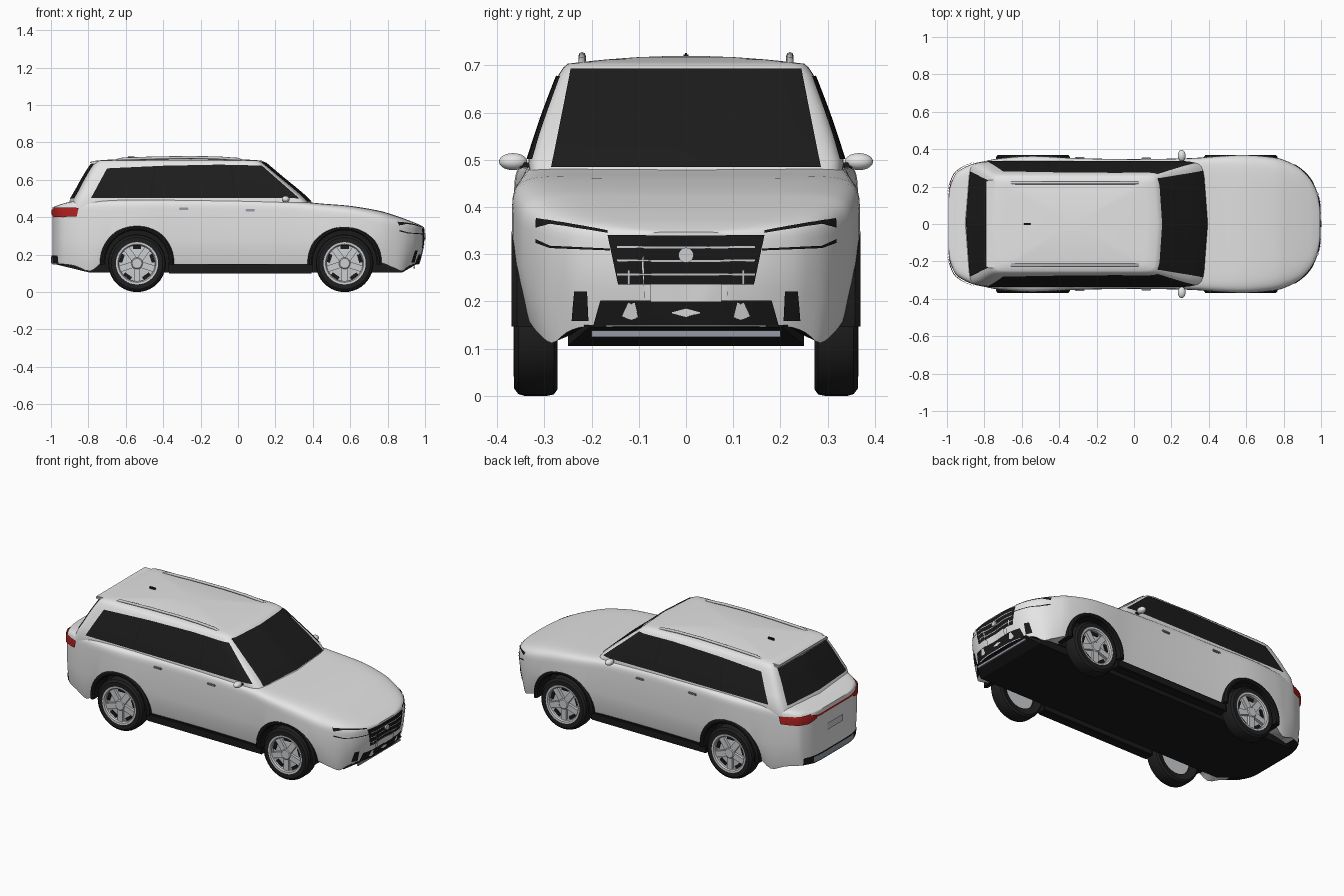
import bpy, bmesh
from math import sin, cos, pi, radians, hypot, copysign
from mathutils import Vector, Matrix
from mathutils.bvhtree import BVHTree

if "Cube" in bpy.data.objects:
    bpy.data.objects.remove(bpy.data.objects["Cube"])


def material(name, r, g, b):
    m = bpy.data.materials.new(name)
    m.use_nodes = True
    m.diffuse_color = (r, g, b, 1)
    m.node_tree.nodes["Principled BSDF"].inputs["Base Color"].default_value = (r, g, b, 1)
    return m


PAINT = material("white_paint", .78, .78, .78)
GLASS = material("dark_glass", .012, .012, .012)
BLACK = material("black_trim", .01, .01, .01)
TYRE = material("tyre_rubber", .014, .014, .014)
SILVER = material("silver_metal", .6, .61, .63)
GREY = material("grey_metal", .3, .33, .38)
RED = material("red_lamp", .45, .015, .015)


def make(name, bm, *mats, angle=35):
    bmesh.ops.recalc_face_normals(bm, faces=bm.faces)
    me = bpy.data.meshes.new(name)
    bm.to_mesh(me)
    bm.free()
    for m in mats:
        me.materials.append(m)
    me.shade_smooth()
    me.set_sharp_from_angle(angle=radians(angle))
    ob = bpy.data.objects.new(name, me)
    bpy.context.collection.objects.link(ob)
    return ob


def loft(rings, closed=False):
    # Skin over rings, either capped at both ends or joined back to the start
    bm = bmesh.new()
    vs = [[bm.verts.new(p) for p in r] for r in rings]
    n = len(rings[0])
    for a, b in zip(vs, vs[1:] + (vs[:1] if closed else [])):
        for i in range(n):
            bm.faces.new((a[i], a[(i + 1) % n], b[(i + 1) % n], b[i]))
    if not closed:
        bm.faces.new(vs[0])
        bm.faces.new(vs[-1])
    return bm


def box(name, lo, hi, mat, bevel=0):
    lo, hi = Vector(lo), Vector(hi)
    bm = bmesh.new()
    bmesh.ops.create_cube(bm, size=1, matrix=Matrix.Translation((lo + hi) / 2) @ Matrix.Diagonal((*(hi - lo), 1)))
    if bevel:
        bmesh.ops.bevel(bm, geom=bm.edges[:], offset=bevel, segments=2, affect='EDGES')
    return make(name, bm, mat)


def power(v, n):
    return copysign(abs(v) ** (2 / n), v)


def smooth_rows(rows, steps=3):
    # Catmull-Rom interpolation between station rows
    out = []
    for i in range(len(rows) - 1):
        p = [rows[max(0, min(len(rows) - 1, i + k))] for k in (-1, 0, 1, 2)]
        for s in range(steps):
            t = s / steps
            out.append([.5 * (2 * b + (c - a) * t + (2 * a - 5 * b + 4 * c - d) * t * t
                              + (3 * b - a - 3 * c + d) * t ** 3) for a, b, c, d in zip(*p)])
    return out + [list(rows[-1])]


# Lower body: x, half width, top, lower corner height
FLOOR = .147
stations = [(-.992, .14, .453, FLOOR), (-.985, .195, .456, FLOOR), (-.965, .25, .463, .15), (-.94, .283, .472, .15),
            (-.87, .319, .488, .14), (-.79, .338, .494, .112), (-.71, .352, .497, .16), (-.54, .364, .499, .15),
            (-.3, .352, .5, FLOOR), (0, .347, .499, FLOOR), (.3, .352, .486, FLOOR), (.45, .363, .473, .15),
            (.6, .369, .461, .16), (.75, .356, .436, .16), (.82, .335, .416, .135), (.885, .302, .394, .112),
            (.925, .268, .379, .135), (.955, .228, .367, FLOOR), (.982, .16, .354, FLOOR), (.994, .09, .347, FLOOR)]


def section(x, w, top, bot):
    # Squarer shoulders along the doors, softer towards the nose
    mid, n = .28, 14
    e = 14 - 7 * min(1, max(0, (x - .3) / .5))
    half = [(0, FLOOR), (w * .5, FLOOR), (w * .72, FLOOR), (w * .94, bot), (w * .955, bot + .02), (w * .985, bot + .08)]
    half += [(w * power(cos(i / n * pi / 2), e), mid + (top - mid) * power(sin(i / n * pi / 2), e)) for i in range(n)]
    half += [(w * .4, top), (0, top)]
    ring = half + [(-y, z) for y, z in half[-2:0:-1]]
    rake = max(0, x - .85) * 2
    return [(x - rake * max(0, .25 - z), y, z) for y, z in ring]


hull_bm = loft([section(*r) for r in smooth_rows(stations)])

# Cabin: z, rear x, front x, half width
levels = [(.45, -.915, .42, .331), (.5, -.895, .375, .334), (.55, -.865, .317, .318), (.6, -.838, .255, .301),
          (.65, -.808, .195, .282), (.68, -.788, .16, .27), (.695, -.775, .142, .26)]
rear, front, width = levels[-1][1:]
for s in (.965, .85, .65, .4, .15):
    c, h = (rear + front) / 2, (front - rear) / 2 * s
    levels.append((.702 + .018 * (1 - s * s), c - h, c + h, width * s))


def plan_ring(z, xr, xf, w, n=88):
    # Nearly square plan with bowed ends
    c, h = (xr + xf) / 2, (xf - xr) / 2
    ring = []
    for i in range(n):
        a = 2 * pi * i / n
        y = power(sin(a), 20)
        ring.append((c + h * power(cos(a), 20) * (1 - .05 * y * y), w * y, z))
    return ring


cabin_bm = loft([plan_ring(*r) for r in levels])
trees = []
for bm in (hull_bm, cabin_bm):
    bmesh.ops.recalc_face_normals(bm, faces=bm.faces)
    trees.append(BVHTree.FromBMesh(bm))
make("cabin", cabin_bm, PAINT, angle=50)
body = make("lower_body", hull_bm, PAINT, BLACK)


# Thin plates laid on the body between a lower and an upper edge
def on_body(u, v, axis, side):
    if axis == 'x':
        start, d = Vector((2 * side, u, v)), Vector((-side, 0, 0))
    else:
        start, d = Vector((u, 2 * side, v)), Vector((0, -side, 0))
    hits = [h for h in (t.ray_cast(start, d) for t in trees) if h[0]]
    if not hits:
        probe = start + d * 1.1
        hits = [t.find_nearest(probe) for t in trees]
    return min(hits, key=lambda h: h[3])[:2]


def along(line, t):
    f = t * (len(line) - 1)
    i = min(int(f), len(line) - 2)
    return Vector(line[i]).lerp(Vector(line[i + 1]), f - i)


def plate(name, low, high, axis, side, mat, off=.004, nu=18, nv=8):
    bm = bmesh.new()
    rows = []
    for j in range(nv + 1):
        row = []
        for i in range(nu + 1):
            p = along(low, i / nu).lerp(along(high, i / nu), j / nv)
            hit, nor = on_body(p.x, p.y, axis, side)
            row.append(bm.verts.new(hit + nor * off))
        rows.append(row)
    for a, b in zip(rows, rows[1:]):
        for i in range(nu):
            bm.faces.new((a[i], a[i + 1], b[i + 1], b[i]))
    ob = make(name, bm, mat, angle=50)
    if sum(p.normal[0 if axis == 'x' else 1] for p in ob.data.polygons) * side < 0:
        ob.data.flip_normals()


def rect(name, u0, u1, v0, v1, axis, side, mat, off=.004):
    plate(name, [(u0, v0), (u1, v0)], [(u0, v1), (u1, v1)], axis, side, mat, off, 12, 4)


plate("windscreen", [(-.285, .482), (.285, .482)], [(-.243, .69), (.243, .69)], 'x', 1, GLASS)
plate("rear_window", [(-.28, .5), (.28, .5)], [(-.23, .682), (.23, .682)], 'x', -1, GLASS)

# Grille, intake, number plates and rear trim
plate("grille", [(-.143, .236), (.143, .236)], [(-.165, .34), (.165, .34)], 'x', 1, BLACK)
for z in (.258, .287, .315):
    rect("grille_bar", -.145, .145, z - .002, z + .002, 'x', 1, SILVER, .007)
plate("lower_intake", [(-.195, .15), (.195, .15)], [(-.18, .203), (.18, .203)], 'x', 1, BLACK)
rect("front_number_plate", -.075, .075, .2, .238, 'x', 1, PAINT, .008)
plate("intake_centre", [(-.03, .176), (0, .168), (.03, .176)], [(-.03, .178), (0, .186), (.03, .178)],
      'x', 1, PAINT, .007)
rect("rear_bumper_trim", -.25, .25, .152, .195, 'x', -1, BLACK)
rect("rear_skid_plate", -.19, .19, .156, .188, 'x', -1, GREY, .007)
rect("rear_number_plate", -.075, .075, .31, .35, 'x', -1, SILVER, .006)
rect("tail_light_bar", -.2, .2, .421, .433, 'x', -1, RED)

bm = bmesh.new()
bmesh.ops.create_cone(bm, cap_ends=True, segments=24, radius1=.016, radius2=.016, depth=.01,
                      matrix=Matrix.Translation((.997, 0, .298)) @ Matrix.Rotation(pi / 2, 4, 'Y'))
make("round_badge", bm, SILVER)


def spin(name, profile, x, z, side, mat, n=40, closed=False):
    rings = [[(x + r * cos(2 * pi * i / n), side * y, z + r * sin(2 * pi * i / n)) for i in range(n)]
             for r, y in profile]
    return make(name, loft(rings, closed), mat)


def arch_trim(x, side):
    rings = []
    for i in range(31):
        a = radians(-4 + 188 * i / 30)
        rings.append([(x + r * cos(a), side * y, .16 + r * sin(a))
                      for r, y in ((.17, .27), (.17, .362), (.178, .369), (.188, .369), (.198, .358), (.198, .27))])
    make("arch_trim", loft(rings), BLACK)


cutters = []
for s in (-1, 1):
    # Side glass, door handles and lamps
    plate("side_windows", [(-.785, .503), (-.4, .502), (0, .502), (.325, .5)],
          [(-.7, .66), (-.4, .674), (-.1, .68), (.125, .675)], 'y', s, GLASS, nu=36)
    for low, high in ((-.47, -.45), (-.02, -.04)):
        plate("window_divider", [(low, .505), (low + .008, .505)], [(high, .672), (high + .008, .672)],
              'y', s, BLACK, .006, 2, 8)
    for x, z in ((-.29, .445), (.065, .438)):
        y = on_body(x, z, 'y', s)[0].y
        box("door_handle", (x - .026, y - .008, z - .006), (x + .026, y + .008, z + .006), GREY, .003)
    plate("tail_light_side", [(-.978, .4), (-.86, .405)], [(-.978, .45), (-.85, .45)], 'y', s, RED, .008)
    plate("tail_light_rear", [(s * .17, .418), (s * .22, .402), (s * .29, .4)],
          [(s * .17, .438), (s * .22, .446), (s * .29, .45)], 'x', -1, RED, .008)
    plate("headlight_top", [(s * .165, .344), (s * .285, .363), (s * .315, .356)],
          [(s * .165, .349), (s * .285, .37), (s * .315, .375)], 'x', 1, BLACK)
    plate("headlight_base", [(s * .16, .308), (s * .285, .313), (s * .315, .324)],
          [(s * .16, .312), (s * .285, .318), (s * .315, .332)], 'x', 1, BLACK)
    plate("fog_slot", [(s * .205, .16), (s * .24, .16)], [(s * .208, .222), (s * .235, .222)], 'x', 1, BLACK)
    plate("intake_fin", [(s * .1, .168), (s * .115, .163), (s * .135, .17)],
          [(s * .108, .2), (s * .115, .196), (s * .122, .2)], 'x', 1, PAINT, .007)
    rect("grille_fin", s * .117, s * .123, .236, .268, 'x', 1, SILVER, .009)
    box("side_sill", (-.375, s * .285, .1), (.4, s * .343, .15), BLACK, .006)

    # Mirror
    bm = bmesh.new()
    bmesh.ops.create_uvsphere(bm, u_segments=24, v_segments=14, radius=1, matrix=Matrix.Translation(
        (.255, s * .366, .496)) @ Matrix.Diagonal((.021, .03, .018, 1)))
    make("wing_mirror", bm, PAINT)
    box("mirror_stalk", (.248, s * .32, .484), (.268, s * .352, .494), BLACK)

    # Roof rail
    cu = bpy.data.curves.new("roof_rail", 'CURVE')
    cu.dimensions, cu.bevel_depth, cu.bevel_resolution = '3D', .008, 2
    sp = cu.splines.new('POLY')
    path = [(-.66, .7), (-.62, .711), (-.45, .717), (-.25, .72), (-.1, .717), (0, .71), (.03, .698)]
    sp.points.add(len(path) - 1)
    for p, (x, z) in zip(sp.points, path):
        p.co = (x, s * .22, z, 1)
    cu.materials.append(SILVER)
    bpy.context.collection.objects.link(bpy.data.objects.new("roof_rail", cu))

    # Wheels
    for x in (-.54, .57):
        z = .154
        spin("tyre", [(.1, .285), (.14, .272), (.151, .28), (.154, .295), (.154, .342), (.15, .355), (.138, .364),
                      (.112, .363), (.106, .345)], x, z, s, TYRE, closed=True)
        spin("rim_dish", [(.104, .3), (.104, .336), (.03, .342)], x, z, s, SILVER)
        spin("rim_ring", [(.096, .33), (.096, .356), (.102, .364), (.113, .365), (.113, .33)], x, z, s, SILVER,
             closed=True)
        spin("hub_cap", [(.032, .33), (.032, .356), (.026, .361)], x, z, s, SILVER, 20)
        spokes, gaps = bmesh.new(), bmesh.new()
        for k in range(5):
            turn = Matrix.Translation((x, s * .349, z)) @ Matrix.Rotation(k * 2 * pi / 5 + pi / 2, 4, 'Y')
            bmesh.ops.create_cube(spokes, size=1, matrix=turn @ Matrix.Translation((.062, 0, 0))
                                  @ Matrix.Diagonal((.08, .016, .034, 1)))
            gap = turn @ Matrix.Rotation(pi / 5, 4, 'Y') @ Matrix.Translation((.085, -s * .007, 0))
            bmesh.ops.create_cube(gaps, size=1, matrix=gap @ Matrix.Diagonal((.018, .006, .045, 1)))
        make("wheel_spokes", spokes, SILVER)
        make("wheel_gaps", gaps, BLACK)
        arch_trim(x, s)
        cutter = spin("arch_cutter", [(.185, .255), (.185, .45)], x, .16, s, BLACK, 48)
        cutter.hide_render = True
        cutters.append(cutter)

# Wheel openings cut from the body, then dark liners and underside
bpy.context.view_layer.objects.active = body
for c in cutters:
    mod = body.modifiers.new("arch", 'BOOLEAN')
    mod.operation, mod.solver, mod.object = 'DIFFERENCE', 'EXACT', c
    bpy.ops.object.modifier_apply(modifier=mod.name)
    bpy.data.objects.remove(c)
for p in body.data.polygons:
    c, n = p.center, p.normal
    liner = min(hypot(c.x - x, c.z - .16) for x in (-.54, .57)) < .19
    outer = abs(c.y) > .3 and abs(n.y) > .5
    under = n.z < -.9 and abs(c.y) < .26
    p.material_index = 1 if under or (liner and not outer) else 0
body.data.set_sharp_from_angle(angle=radians(40))

# Floor rising at both ends, skid strip, spoiler and aerial
floor = ((-.965, .2, .146), (-.8, .25, .106), (.88, .25, .106), (.95, .205, .146))
make("floor_pan", loft([[(x, -y, z), (x, y, z), (x, y, .15), (x, -y, .15)] for x, y, z in floor]), BLACK, angle=20)
box("front_skid_strip", (.937, -.2, .125), (.946, .2, .138), GREY)
box("rear_spoiler", (-.79, -.235, .684), (-.69, .235, .702), PAINT, .006)
box("roof_aerial", (-.59, -.005, .706), (-.55, .005, .726), BLACK, .003)
